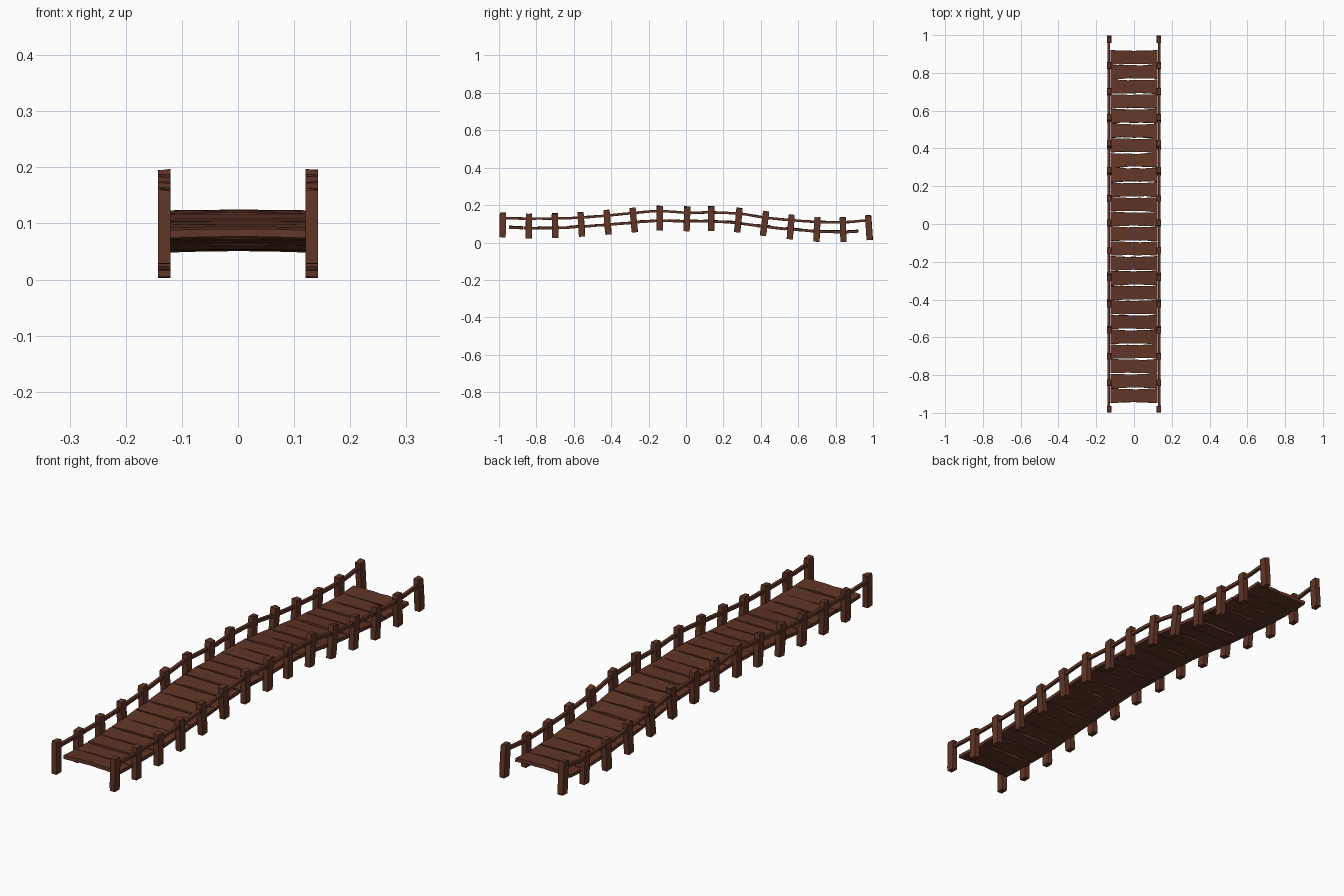
import bpy, bmesh, math, random
from mathutils import Vector, Matrix

if "Cube" in bpy.data.objects:
    bpy.data.objects.remove(bpy.data.objects["Cube"])

random.seed(7)

wood = bpy.data.materials.new("dark_wood")
wood.diffuse_color = (0.12, 0.036, 0.02, 1)
wood.use_nodes = True
wood.node_tree.nodes["Principled BSDF"].inputs["Base Color"].default_value = wood.diffuse_color

# heights along the bridge, sampled at the posts
YS = [-0.98, -0.84, -0.70, -0.56, -0.42, -0.28, -0.14, 0.005, 0.135, 0.28, 0.42, 0.56, 0.70, 0.84, 0.978]
POST_Z = [.095, .089, .092, .098, .109, .121, .131, .127, .129, .121, .102, .084, .071, .070, .080]
RAIL_Z = [.131, .128, .128, .134, .144, .158, .169, .159, .161, .155, .134, .120, .111, .108, .118]
DECK_Z = [.081, .077, .078, .085, .095, .107, .116, .113, .113, .103, .085, .071, .060, .056, .062]


def sample(zs, y):
    """Smooth interpolation of a height table."""
    i = 0
    while i < len(YS) - 2 and y > YS[i + 1]:
        i += 1
    t = (y - YS[i]) / (YS[i + 1] - YS[i])
    p0, p1, p2, p3 = (zs[max(0, min(len(zs) - 1, i + k))] for k in (-1, 0, 1, 2))
    return 0.5 * (2 * p1 + (p2 - p0) * t + (2 * p0 - 5 * p1 + 4 * p2 - p3) * t * t
                  + (3 * p1 - p0 - 3 * p2 + p3) * t ** 3)


def slope(zs, y, d=0.05):
    a, b = max(y - d, YS[0]), min(y + d, YS[-1])
    return math.atan2(sample(zs, b) - sample(zs, a), b - a)


def jit(a):
    return random.uniform(-a, a)


def loft(bm, rings):
    """Skin four-point rings into a closed flat-faced bar."""
    vs = [[bm.verts.new(p) for p in r] for r in rings]
    for a, b in zip(vs, vs[1:]):
        for k in range(4):
            bm.faces.new((a[k], a[(k + 1) % 4], b[(k + 1) % 4], b[k]))
    bm.faces.new(vs[0][::-1])
    bm.faces.new(vs[-1])


def finish(bm, name):
    bmesh.ops.recalc_face_normals(bm, faces=bm.faces)
    me = bpy.data.meshes.new(name)
    bm.to_mesh(me)
    bm.free()
    me.materials.append(wood)
    bpy.context.collection.objects.link(bpy.data.objects.new(name, me))


CORNERS = ((-1, -1), (1, -1), (1, 1), (-1, 1))

for side, label in ((-1, "left"), (1, "right")):
    # leaning posts with roughly cut tops
    for i, y in enumerate(YS):
        bm = bmesh.new()
        m = Matrix.Translation((side * 0.1315, y, POST_Z[i])) @ Matrix.Rotation(slope(RAIL_Z, y), 4, 'X')
        rings = []
        for h, w in ((-0.067, 0.95), (-0.052, 1.0), (0.05, 1.0), (0.064, 0.95)):
            rings.append([m @ Vector((sx * 0.0115 * w, sy * 0.0165 * w + jit(0.001),
                                      h + (jit(0.003) if h > 0.06 else 0))) for sx, sy in CORNERS])
        loft(bm, rings)
        finish(bm, f"{label}_post_{i + 1}")

    # handrail passing through the posts
    bm = bmesh.new()
    rings = []
    for k in range(43):
        y = -0.985 + 1.97 * k / 42
        z = sample(RAIL_Z, min(max(y, YS[0]), YS[-1])) + jit(0.001)
        rings.append([(side * 0.133 + sx * 0.006, y, z + sz * 0.0065) for sx, sz in CORNERS])
    loft(bm, rings)
    finish(bm, f"{label}_handrail")

# deck planks: warped boards, narrower in the middle
N, Y0, Y1 = 24, -0.948, 0.922
pitch = (Y1 - Y0) / N
for i in range(N):
    yc = Y0 + pitch * (i + 0.5)
    m = (Matrix.Translation((0, yc, sample(DECK_Z, yc)))
         @ Matrix.Rotation(slope(DECK_Z, yc) + jit(0.03), 4, 'X') @ Matrix.Rotation(jit(0.01), 4, 'Z'))
    bm = bmesh.new()
    bow = random.uniform(-0.001, 0.003)
    rings = []
    for k in range(9):
        t = k / 4 - 1
        waist = 0.004 * (1 - t * t)
        front, back = -0.0385 + waist + jit(0.002), 0.0385 - waist + jit(0.002)
        z = bow * (1 - t * t)
        rings.append([m @ Vector((t * 0.124, front if sy < 0 else back, z + sz * 0.007))
                      for sy, sz in CORNERS])
    loft(bm, rings)
    finish(bm, f"plank_{i + 1}")
